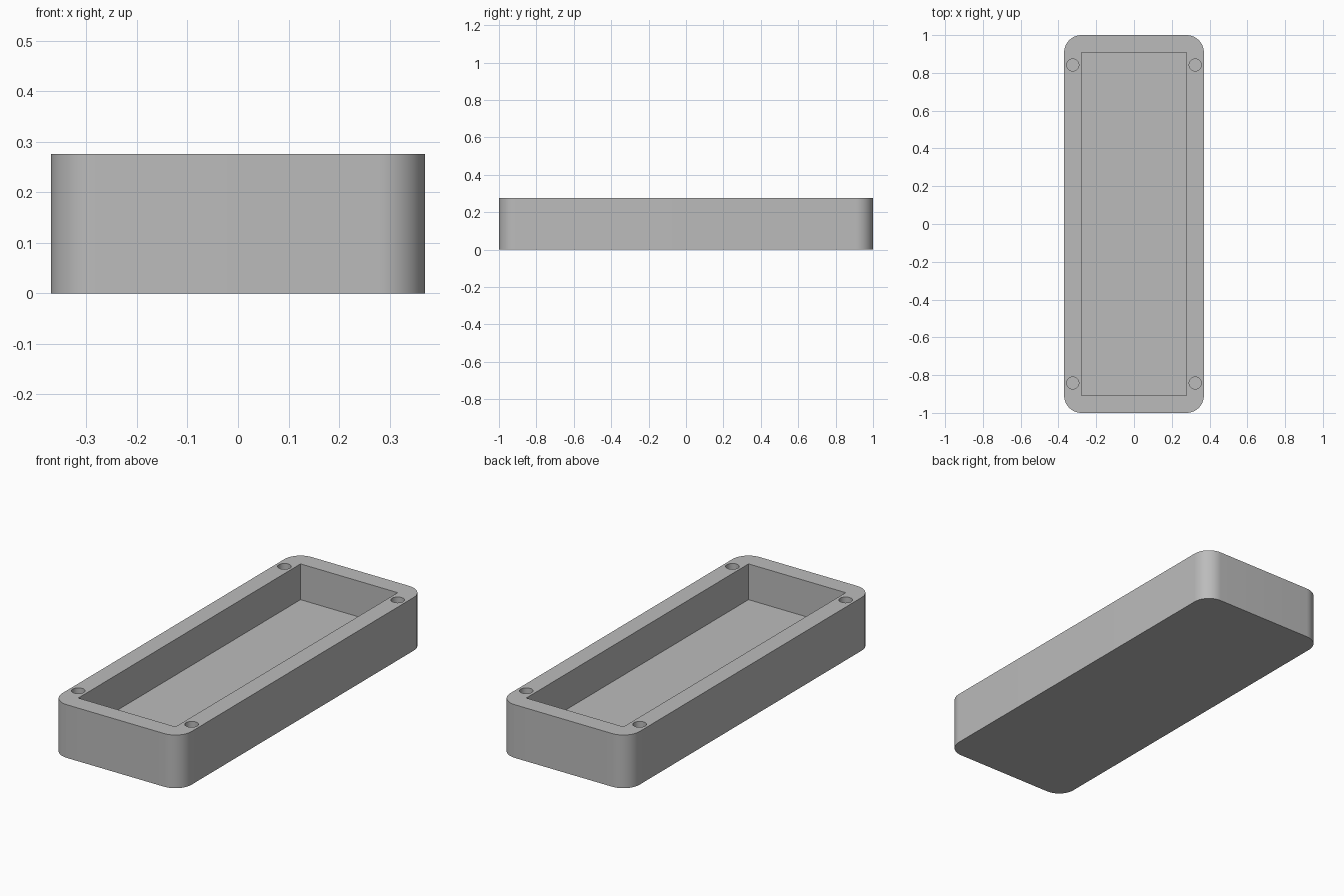
import bpy
import bmesh
import math

if "Cube" in bpy.data.objects:
    bpy.data.objects.remove(bpy.data.objects["Cube"], do_unlink=True)

# Overall dimensions
HALF_X, HALF_Y, HEIGHT = 0.37, 1.0, 0.275
WALL, FLOOR = 0.092, 0.09
CORNER = 0.092
HOLE_X, HOLE_Y, HOLE_R = 0.324, 0.842, 0.032

grey = bpy.data.materials.new("plain grey")
grey.use_nodes = True
colour = (0.5, 0.5, 0.5, 1.0)
grey.diffuse_color = colour
grey.node_tree.nodes["Principled BSDF"].inputs["Base Color"].default_value = colour


def prism(name, outline, z0, z1):
    """Extrude a closed outline from z0 up to z1."""
    bm = bmesh.new()
    base = bm.faces.new([bm.verts.new((x, y, z0)) for x, y in outline])
    top = bmesh.ops.extrude_face_region(bm, geom=[base])["geom"]
    verts = [v for v in top if isinstance(v, bmesh.types.BMVert)]
    bmesh.ops.translate(bm, vec=(0, 0, z1 - z0), verts=verts)
    bmesh.ops.recalc_face_normals(bm, faces=bm.faces)
    mesh = bpy.data.meshes.new(name)
    bm.to_mesh(mesh)
    bm.free()
    mesh.materials.append(grey)
    obj = bpy.data.objects.new(name, mesh)
    bpy.context.collection.objects.link(obj)
    return obj


def arc(cx, cy, r, start, sweep, steps):
    return [(cx + r * math.cos(start + sweep * i / steps),
             cy + r * math.sin(start + sweep * i / steps)) for i in range(steps + 1)]


# Tray body with rounded vertical corners
corners = [(1, 1), (-1, 1), (-1, -1), (1, -1)]
outline = []
for i, (sx, sy) in enumerate(corners):
    outline += arc(sx * (HALF_X - CORNER), sy * (HALF_Y - CORNER),
                   CORNER, i * math.pi / 2, math.pi / 2, 16)
body = prism("tray_body", outline, 0, HEIGHT)

# Cutters: square-cornered cavity and four blind screw holes
ix, iy = HALF_X - WALL, HALF_Y - WALL
cutters = [prism("cavity_cutter", [(sx * ix, sy * iy) for sx, sy in corners],
                 FLOOR, HEIGHT + 0.1)]
for sx, sy in corners:
    circle = arc(sx * HOLE_X, sy * HOLE_Y, HOLE_R, 0, math.tau, 32)[:-1]
    cutters.append(prism("screw_hole_cutter", circle, FLOOR, HEIGHT + 0.1))

for cutter in cutters:
    cutter.hide_render = True
    mod = body.modifiers.new("cut", 'BOOLEAN')
    mod.operation = 'DIFFERENCE'
    mod.solver = 'EXACT'
    mod.object = cutter

# Bake the cuts and discard the cutters
bpy.context.view_layer.update()
graph = bpy.context.evaluated_depsgraph_get()
cut_mesh = bpy.data.meshes.new_from_object(body.evaluated_get(graph))
body.modifiers.clear()
body.data = cut_mesh
for cutter in cutters:
    bpy.data.objects.remove(cutter, do_unlink=True)

# Smooth corners and holes, crisp rims
bpy.ops.object.select_all(action='DESELECT')
body.select_set(True)
bpy.context.view_layer.objects.active = body
bpy.ops.object.shade_smooth_by_angle(angle=math.radians(30))
